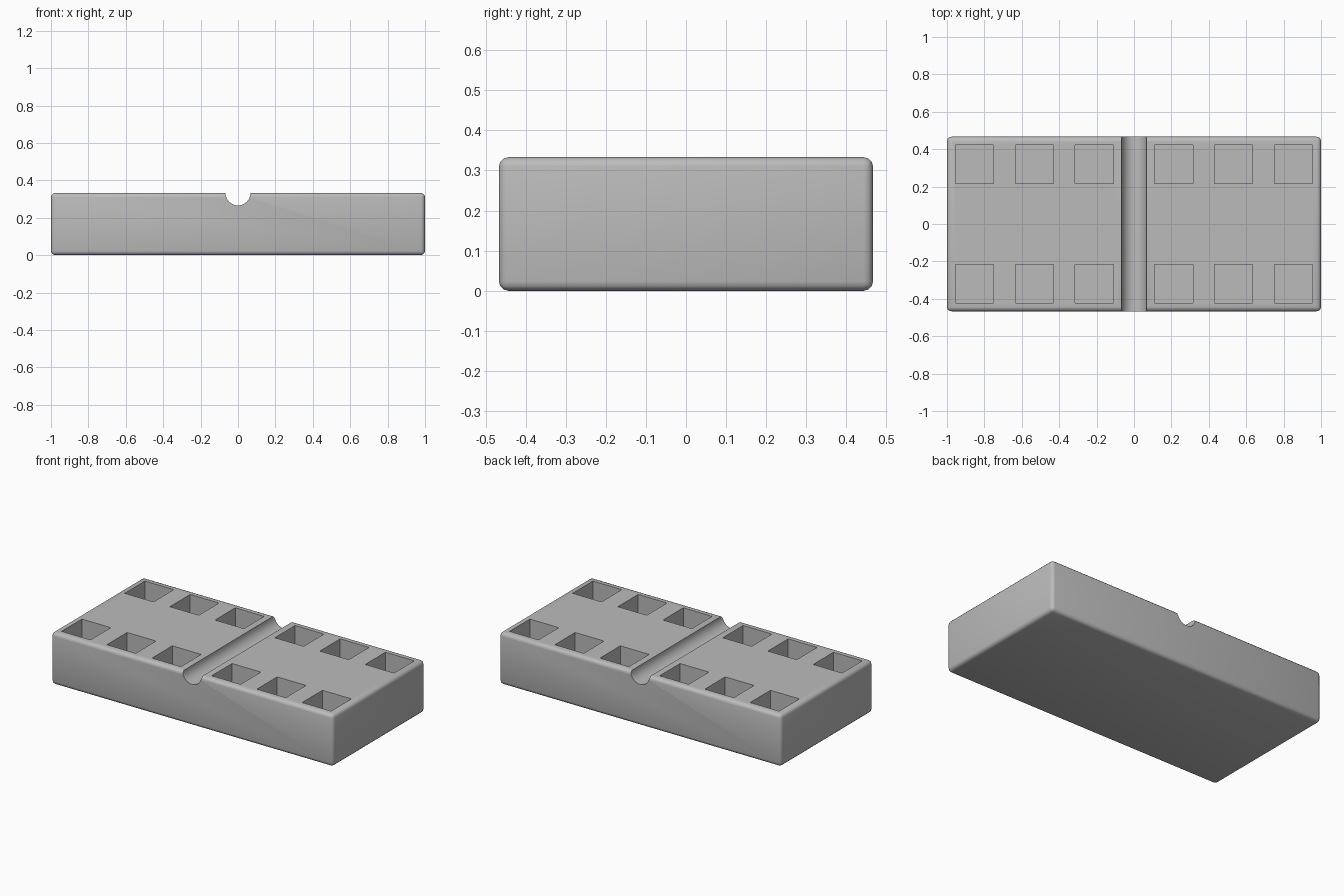
import bpy, bmesh, math
from mathutils import Matrix

if "Cube" in bpy.data.objects:
    bpy.data.objects.remove(bpy.data.objects["Cube"])

LENGTH, WIDTH, HEIGHT = 2.0, 0.933, 0.333
POCKET, DEPTH = 0.205, 0.207
GROOVE_RADIUS = 0.067


def add_box(bm, size, centre):
    bmesh.ops.create_cube(bm, size=1, matrix=Matrix.Translation(centre) @ Matrix.Diagonal((*size, 1)))


def make_object(name, bm):
    mesh = bpy.data.meshes.new(name)
    bm.to_mesh(mesh)
    bm.free()
    ob = bpy.data.objects.new(name, mesh)
    bpy.context.collection.objects.link(ob)
    return ob


# Block with small rounded edges
bm = bmesh.new()
add_box(bm, (LENGTH, WIDTH, HEIGHT), (0, 0, HEIGHT / 2))
bmesh.ops.bevel(bm, geom=bm.edges[:], offset=0.023, segments=3, profile=0.5, affect='EDGES')
block = make_object("block", bm)

grey = bpy.data.materials.new("grey")
grey.diffuse_color = (0.5, 0.5, 0.5, 1)
grey.use_nodes = True
grey.node_tree.nodes["Principled BSDF"].inputs["Base Color"].default_value = grey.diffuse_color
block.data.materials.append(grey)

# Square pockets: two rows of six
bm = bmesh.new()
for side in (-1, 1):
    for x in (0.212, 0.532, 0.853):
        for y in (-0.319, 0.319):
            add_box(bm, (POCKET, POCKET, DEPTH * 2), (side * x, y, HEIGHT))

# Half-round groove across the middle
bmesh.ops.create_cone(bm, cap_ends=True, segments=48, radius1=GROOVE_RADIUS, radius2=GROOVE_RADIUS,
                      depth=WIDTH + 0.2,
                      matrix=Matrix.Translation((0, 0, HEIGHT)) @ Matrix.Rotation(math.pi / 2, 4, 'X'))
cutter = make_object("pocket_and_groove_cutter", bm)
cutter.data.materials.append(grey)
cutter.hide_render = True

# Cut the block, then remove the cutter
cut = block.modifiers.new("cut", 'BOOLEAN')
cut.operation = 'DIFFERENCE'
cut.solver = 'EXACT'
cut.object = cutter
bpy.context.view_layer.objects.active = block
block.select_set(True)
bpy.ops.object.modifier_apply(modifier=cut.name)
bpy.data.objects.remove(cutter, do_unlink=True)
bpy.ops.object.shade_smooth_by_angle(angle=math.radians(35))
